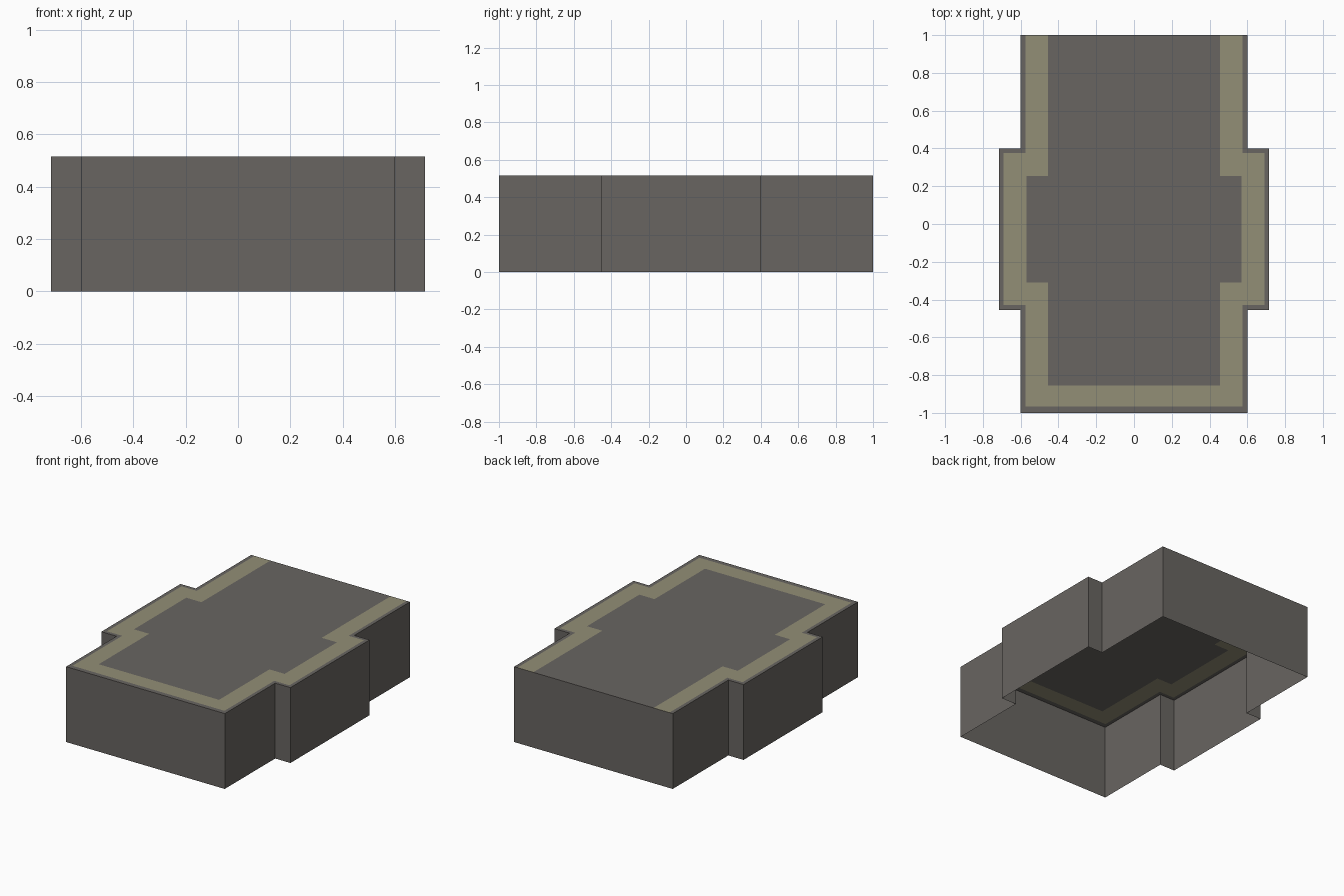
import bpy

if "Cube" in bpy.data.objects:
    bpy.data.objects.remove(bpy.data.objects["Cube"])

H = 0.515  # roof height


def material(name, rgb):
    m = bpy.data.materials.new(name)
    m.diffuse_color = (*rgb, 1)
    m.use_nodes = True
    m.node_tree.nodes["Principled BSDF"].inputs["Base Color"].default_value = m.diffuse_color
    return m


grey = material("dark grey", (0.140, 0.130, 0.120))
tan = material("khaki band", (0.290, 0.273, 0.182))


def outline(hx, bx, top, bottom, front):
    """Stepped plan outline, clockwise from the back right corner."""
    half = [(hx, 1), (hx, top), (bx, top), (bx, bottom), (hx, bottom), (hx, front)]
    return half + [(-x, y) for x, y in reversed(half)]


def build(name, verts, faces, mats, indices=None):
    me = bpy.data.meshes.new(name)
    me.from_pydata(verts, [], faces)
    for m in mats:
        me.materials.append(m)
    for p, i in zip(me.polygons, indices or [0] * len(faces)):
        p.material_index = i
    me.update()
    ob = bpy.data.objects.new(name, me)
    bpy.context.collection.objects.link(ob)
    return ob


# Nested outlines: wall line, outer edge of band, inner edge of band
rings = [outline(0.60, 0.715, 0.40, -0.455, -1.0),
         outline(0.575, 0.69, 0.375, -0.43, -0.967),
         outline(0.455, 0.57, 0.255, -0.31, -0.855)]
n = len(rings[0])

# Roof: rim strip, khaki band strip and centre panel, open at the back edge
verts = [(x, y, H) for r in rings for x, y in r]
faces, idx = [], []
for k in range(2):
    for i in range(n - 1):
        a, b = k * n + i, (k + 1) * n + i
        faces.append((b, b + 1, a + 1, a))
        idx.append(k)
faces.append(tuple(reversed(range(2 * n, 3 * n))))
idx.append(0)
build("roof", verts, faces, [grey, tan], idx)

# Walls: single skin around the outline, open underneath
verts = [(x, y, z) for z in (H, 0) for x, y in rings[0]]
faces = [(i, (i + 1) % n, n + (i + 1) % n, n + i) for i in range(n)]
build("walls", verts, faces, [grey])
